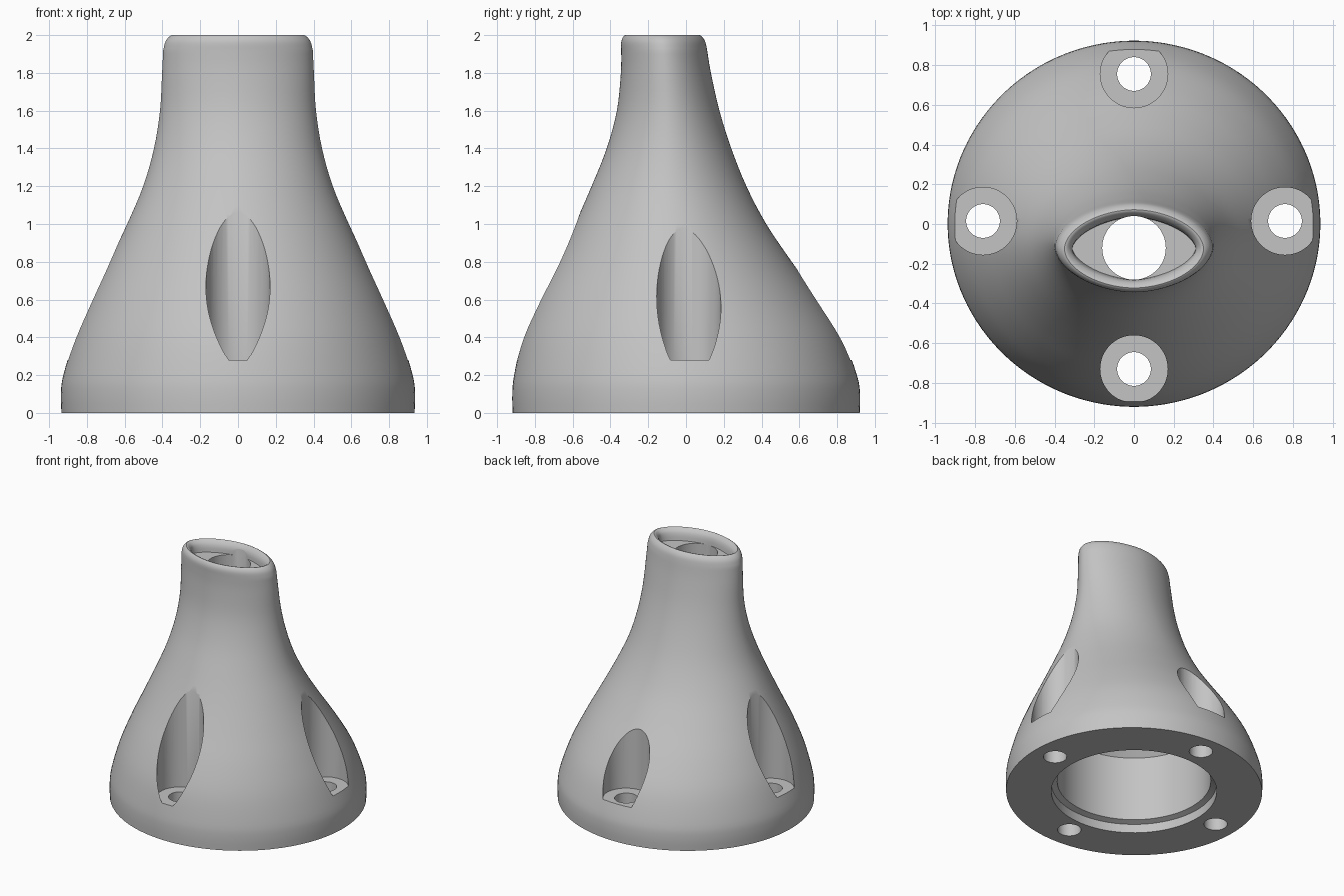
import bpy, bmesh, math
from mathutils import Vector

if "Cube" in bpy.data.objects:
    bpy.data.objects.remove(bpy.data.objects["Cube"], do_unlink=True)

grey = bpy.data.materials.new("plain grey")
grey.use_nodes = True
colour = (0.55, 0.55, 0.55, 1)
grey.diffuse_color = colour
grey.node_tree.nodes["Principled BSDF"].inputs["Base Color"].default_value = colour


def build(name, rings):
    """Skin a stack of closed rings and cap both ends."""
    bm = bmesh.new()
    loops = [[bm.verts.new(p) for p in ring] for ring in rings]
    n = len(loops[0])
    for low, high in zip(loops, loops[1:]):
        for i in range(n):
            j = (i + 1) % n
            bm.faces.new((low[i], low[j], high[j], high[i]))
    bm.faces.new(loops[0][::-1])
    bm.faces.new(loops[-1])
    bmesh.ops.recalc_face_normals(bm, faces=bm.faces)
    mesh = bpy.data.meshes.new(name)
    bm.to_mesh(mesh)
    bm.free()
    mesh.materials.append(grey)
    ob = bpy.data.objects.new(name, mesh)
    bpy.context.collection.objects.link(ob)
    return ob


def section(z, a, front, back, power, n=128):
    """Oval ring; a power below two gives more pointed sides."""
    mid, b = (front + back) / 2, (back - front) / 2
    ring = []
    for i in range(n):
        t = 2 * math.pi * (i + 0.5) / n
        c, s = math.cos(t), math.sin(t)
        ring.append((math.copysign(abs(c) ** (2 / power), c) * a,
                     mid + math.copysign(abs(s) ** (2 / power), s) * b, z))
    return ring


def smooth_rows(rows, steps=4):
    """Catmull-Rom interpolation between section rows."""
    pts = [Vector(r) for r in rows]
    out = []
    for i in range(len(pts) - 1):
        p0, p1, p2 = pts[max(i - 1, 0)], pts[i], pts[i + 1]
        p3 = pts[min(i + 2, len(pts) - 1)]
        for k in range(steps):
            t = k / steps
            out.append(p1 + ((p2 - p0) * t + (2 * p0 - 5 * p1 + 4 * p2 - p3) * t ** 2
                             + (3 * p1 - p0 - 3 * p2 + p3) * t ** 3) / 2)
    return out + [pts[-1]]


def turned(name, x, y, profile, n=96):
    """Turned cutter from (radius, height) pairs."""
    ob = build(name, [[(x + r * math.cos(2 * math.pi * i / n),
                        y + r * math.sin(2 * math.pi * i / n), z) for i in range(n)]
                      for r, z in profile])
    ob.hide_render = True
    return ob


# Body wall: height, half width, front y, back y
wall = [(0, .935, -.918, .92), (.1, .938, -.92, .922), (.2, .925, -.91, .905),
        (.4, .863, -.865, .83), (.6, .778, -.785, .705), (.8, .682, -.685, .56),
        (1, .587, -.588, .425), (1.2, .502, -.5, .32), (1.4, .445, -.42, .24),
        (1.6, .413, -.366, .177), (1.8, .402, -.345, .132), (1.92, .396, -.343, .112)]
# Rounded rim, turning inward to the shallow oval recess
rim = [(1.97, .382, -.342, .1), (2, .35, -.322, .072), (1.98, .322, -.296, .048),
       (1.95, .312, -.284, .036), (1.91, .31, -.28, .034)]
rows = smooth_rows(wall) + smooth_rows([wall[-1]] + rim)[1:]
rings = []
for i, (z, a, front, back) in enumerate(rows):
    inside = max(0, (i - len(rows) + 12) / 12)
    rings.append(section(z, a, front, back, 2 - 0.15 * min(1, z / 2) - 0.2 * inside))
body = build("body", rings)

# Cutters: central bore, hollow base, four screw pockets
cutters = [
    turned("bore_cutter", 0, -.12, [(.16, .5), (.16, 2.2)]),
    turned("base_hollow_cutter", 0, 0,
           [(.6, -.1), (.6, .07), (.557, .085), (.557, .6), (.2, 1.0)]),
]
for side, x, y in (("left", .76, .015), ("right", -.76, .015),
                   ("back", 0, .755), ("front", 0, -.73)):
    cutters.append(turned(side + "_screw_cutter", x, y,
                          [(.085, -.1), (.085, .28), (.17, .28), (.17, 1.35)], 64))

bpy.context.view_layer.objects.active = body
body.select_set(True)
for cutter in cutters:
    mod = body.modifiers.new(cutter.name, 'BOOLEAN')
    mod.operation = 'DIFFERENCE'
    mod.solver = 'EXACT'
    mod.object = cutter
    bpy.ops.object.modifier_apply(modifier=mod.name)
    bpy.data.objects.remove(cutter, do_unlink=True)

bpy.ops.object.shade_smooth_by_angle(angle=math.radians(32))
